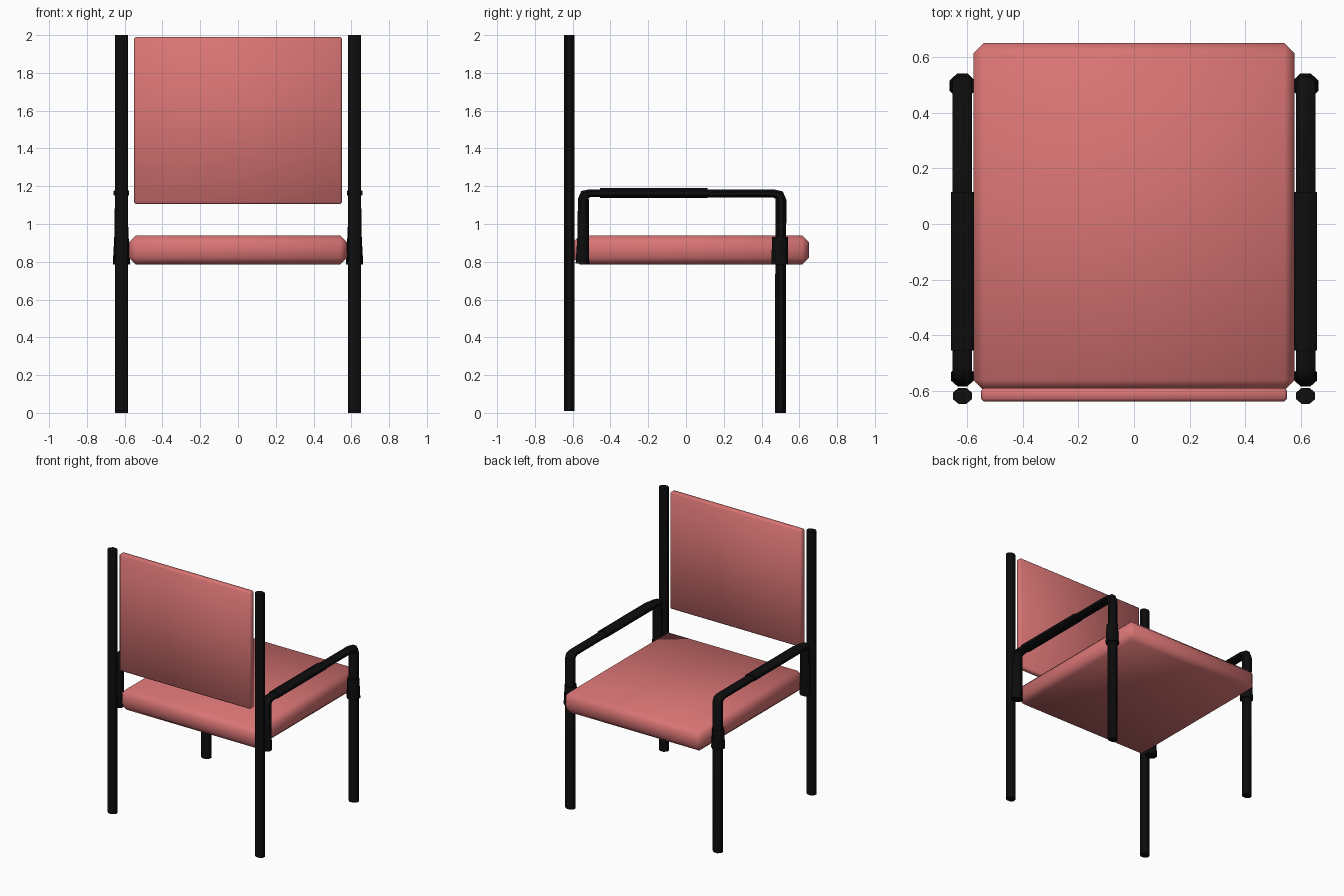
import bpy, bmesh, math
from mathutils import Vector

if "Cube" in bpy.data.objects:
    bpy.data.objects.remove(bpy.data.objects["Cube"])


def material(name, rgb):
    m = bpy.data.materials.new(name)
    m.diffuse_color = (*rgb, 1)
    m.use_nodes = True
    m.node_tree.nodes["Principled BSDF"].inputs["Base Color"].default_value = m.diffuse_color
    return m


RED = material("coral fabric", (0.69, 0.175, 0.175))
BLACK = material("black metal", (0.004, 0.004, 0.004))


def finish(name, bm, mat):
    bmesh.ops.recalc_face_normals(bm, faces=bm.faces[:])
    me = bpy.data.meshes.new(name)
    bm.to_mesh(me)
    bm.free()
    me.materials.append(mat)
    ob = bpy.data.objects.new(name, me)
    bpy.context.collection.objects.link(ob)
    bpy.ops.object.select_all(action='DESELECT')
    ob.select_set(True)
    bpy.context.view_layer.objects.active = ob
    bpy.ops.object.shade_smooth_by_angle(angle=math.radians(50))
    return ob


def cushion(name, lo, hi, bevel):
    bm = bmesh.new()
    bmesh.ops.create_cube(bm, size=1)
    for v in bm.verts:
        v.co = [(a + b) / 2 + c * (b - a) for a, b, c in zip(lo, hi, v.co)]
    bmesh.ops.bevel(bm, geom=bm.edges[:], offset=bevel, segments=1, affect='EDGES')
    return finish(name, bm, RED)


def tube(name, x, path, sides=8):
    """Sweep an oval along (y, z, half width in x, half thickness) points."""
    bm = bmesh.new()
    rings = []
    for i, (y, z, rx, rn) in enumerate(path):
        a, b = path[max(i - 1, 0)], path[min(i + 1, len(path) - 1)]
        p = Vector((y, z))
        t = Vector((0, 0))
        for d in (p - Vector(a[:2]), Vector(b[:2]) - p):
            if d.length > 1e-6:
                t += d.normalized()
        t.normalize()
        ring = []
        for k in range(sides):
            ang = 2 * math.pi * (k + 0.5) / sides
            c, s = math.cos(ang) * 1.06 * rx, math.sin(ang) * 1.06 * rn
            ring.append(bm.verts.new((x + c, y - t.y * s, z + t.x * s)))
        rings.append(ring)
    for r, q in zip(rings, rings[1:]):
        for k in range(sides):
            n = (k + 1) % sides
            bm.faces.new((r[k], r[n], q[n], q[k]))
    bm.faces.new(rings[0])
    bm.faces.new(rings[-1])
    return finish(name, bm, BLACK)


# Upholstery
cushion("seat", (-0.577, -0.597, 0.785), (0.577, 0.65, 0.94), 0.036)
cushion("backrest", (-0.55, -0.638, 1.105), (0.55, -0.589, 1.99), 0.01)

for side, x in (("left", -0.617), ("right", 0.617)):
    # Tall rear post
    tube(side + "_back_post", x, [(-0.618, 0.01, 0.035, 0.029), (-0.618, 2.0, 0.035, 0.029)])
    # Arm tube bending down into the front leg
    tube(side + "_arm_and_front_leg", x, [
        (-0.548, 0.79, 0.042, 0.037), (-0.545, 0.93, 0.037, 0.031),
        (-0.543, 1.13, 0.036, 0.03), (-0.535, 1.155, 0.036, 0.028),
        (-0.51, 1.163, 0.036, 0.021), (0.465, 1.161, 0.036, 0.022),
        (0.493, 1.153, 0.036, 0.028), (0.502, 1.125, 0.036, 0.03),
        (0.5, 0.0, 0.036, 0.029)])
    # Sleeve joining the seat to the front leg
    tube(side + "_leg_sleeve", x, [(0.497, 0.785, 0.047, 0.045), (0.497, 0.93, 0.039, 0.043)])
    # Grip around the armrest
    tube(side + "_arm_grip", x, [(-0.455, 1.164, 0.042, 0.026), (0.115, 1.164, 0.042, 0.026)])
